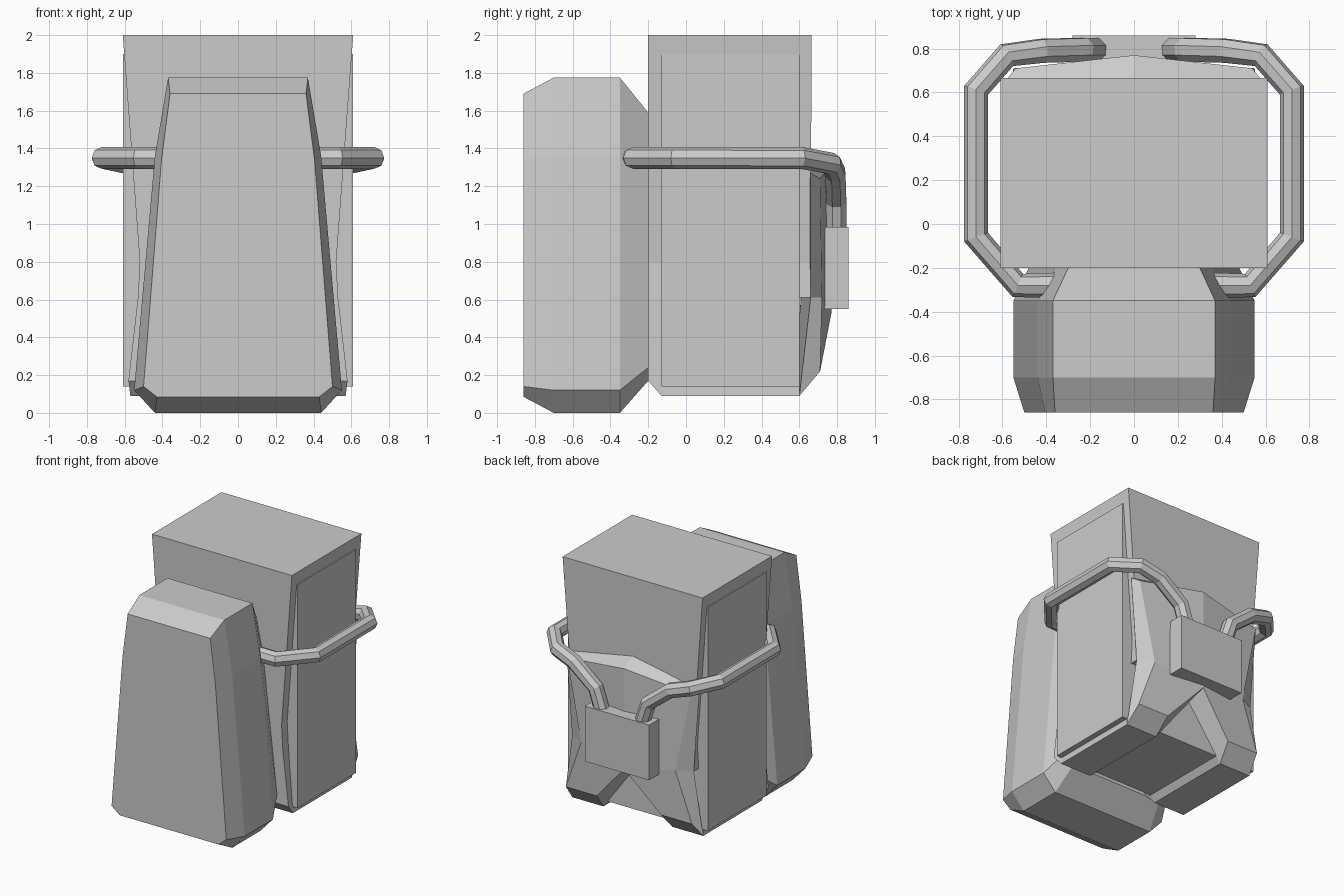
import bpy

if "Cube" in bpy.data.objects:
    bpy.data.objects.remove(bpy.data.objects["Cube"])


def mesh(name, verts, faces, mirror=False):
    import bmesh
    me = bpy.data.meshes.new(name)
    me.from_pydata(verts, [], faces)
    bm = bmesh.new()
    bm.from_mesh(me)
    bmesh.ops.recalc_face_normals(bm, faces=bm.faces)
    bm.to_mesh(me)
    bm.free()
    ob = bpy.data.objects.new(name, me)
    bpy.context.collection.objects.link(ob)
    if mirror:
        ob.modifiers.new("Mirror", 'MIRROR')
    return ob


def loft(name, rings, mirror=False, caps=None):
    """Skin equal-length closed rings; caps override the last end's faces."""
    n = len(rings[0])
    faces = [(r * n + i, r * n + (i + 1) % n, (r + 1) * n + (i + 1) % n, (r + 1) * n + i)
             for r in range(len(rings) - 1) for i in range(n)]
    last = (len(rings) - 1) * n
    faces.append(tuple(range(n)))
    for cap in caps or [range(n)]:
        faces.append(tuple(last + i for i in cap))
    return mesh(name, [p for ring in rings for p in ring], faces, mirror)


def rect(hx, y0, y1, z):
    return [(-hx, y0, z), (hx, y0, z), (hx, y1, z), (-hx, y1, z)]


def box(name, hx, y0, y1, z0, z1):
    return loft(name, [rect(hx, y0, y1, z0), rect(hx, y0, y1, z1)])


# Inner torso, whose flat sides show through the jacket
box("torso", 0.61, -0.13, 0.60, 0.14, 1.90)

# Jacket shell, narrowing to the waist
loft("jacket", [rect(0.53, -0.2, 0.66, 0.61), rect(0.52, -0.2, 0.66, 0.8),
                rect(0.61, -0.2, 0.665, 2.0)])

# Jacket skirt, split in two by an inverted V
skirt = [(0.53, 0.61), (0.57, 0.09), (0.30, 0.09), (0, 0.5), (0, 0.61)]
skirt_rear = [(0.53, 0.61), (0.58, 0.17), (0.28, 0.17), (0, 0.5), (0, 0.61)]
loft("jacket_skirt", [[(x, y, z) for x, z in prof] for y, prof in
                      ((-0.2, skirt_rear), (-0.13, skirt), (0.6, skirt))], mirror=True)

# Raised belly panel with chamfered rim and two hanging flaps
rim = [(0, 0.66, 1.38), (0.58, 0.66, 1.27), (0.53, 0.66, 0.61),
       (0.57, 0.60, 0.09), (0.30, 0.60, 0.09), (0, 0.60, 0.50)]
face = [(0, 0.77, 1.32), (0.54, 0.71, 1.24), (0.41, 0.72, 0.61),
        (0.55, 0.71, 0.22), (0.28, 0.71, 0.22), (0, 0.77, 0.53)]
loft("belly_panel", [rim, face], mirror=True, caps=[(0, 1, 2, 5), (2, 3, 4, 5)])


# Tapered pack with chamfered front and rear edges
def pack_ring(y, half):
    return [(x, y, z) for x, z in half] + [(-x, y, z) for x, z in reversed(half)]


pack = [(0.37, 1.775), (0.44, 1.36), (0.55, 0.12), (0.44, 0.0)]
loft("pack", [pack_ring(-0.86, [(0.36, 1.69), (0.405, 1.34), (0.50, 0.14), (0.43, 0.085)]),
              pack_ring(-0.70, pack), pack_ring(-0.35, pack),
              pack_ring(-0.20, [(0.30, 1.59), (0.36, 1.30), (0.48, 0.24), (0.40, 0.17)])])

# Strap running round each side down to the pendant block
path = [(0.36, -0.28, 1.35), (0.53, -0.28, 1.35), (0.72, -0.06, 1.35), (0.72, 0.61, 1.35),
        (0.58, 0.77, 1.32), (0.42, 0.79, 1.27), (0.23, 0.795, 1.12), (0.17, 0.795, 0.94)]
curve = bpy.data.curves.new("strap", 'CURVE')
curve.dimensions = '3D'
curve.bevel_depth = 0.058
curve.bevel_resolution = 2
curve.use_fill_caps = True
spline = curve.splines.new('POLY')
spline.points.add(len(path) - 1)
for pt, co in zip(spline.points, path):
    pt.co = (*co, 1)
spline.use_smooth = False
strap = bpy.data.objects.new("strap", curve)
bpy.context.collection.objects.link(strap)
strap.modifiers.new("Mirror", 'MIRROR')

# Pendant block
box("pendant_block", 0.28, 0.725, 0.86, 0.55, 0.985)
